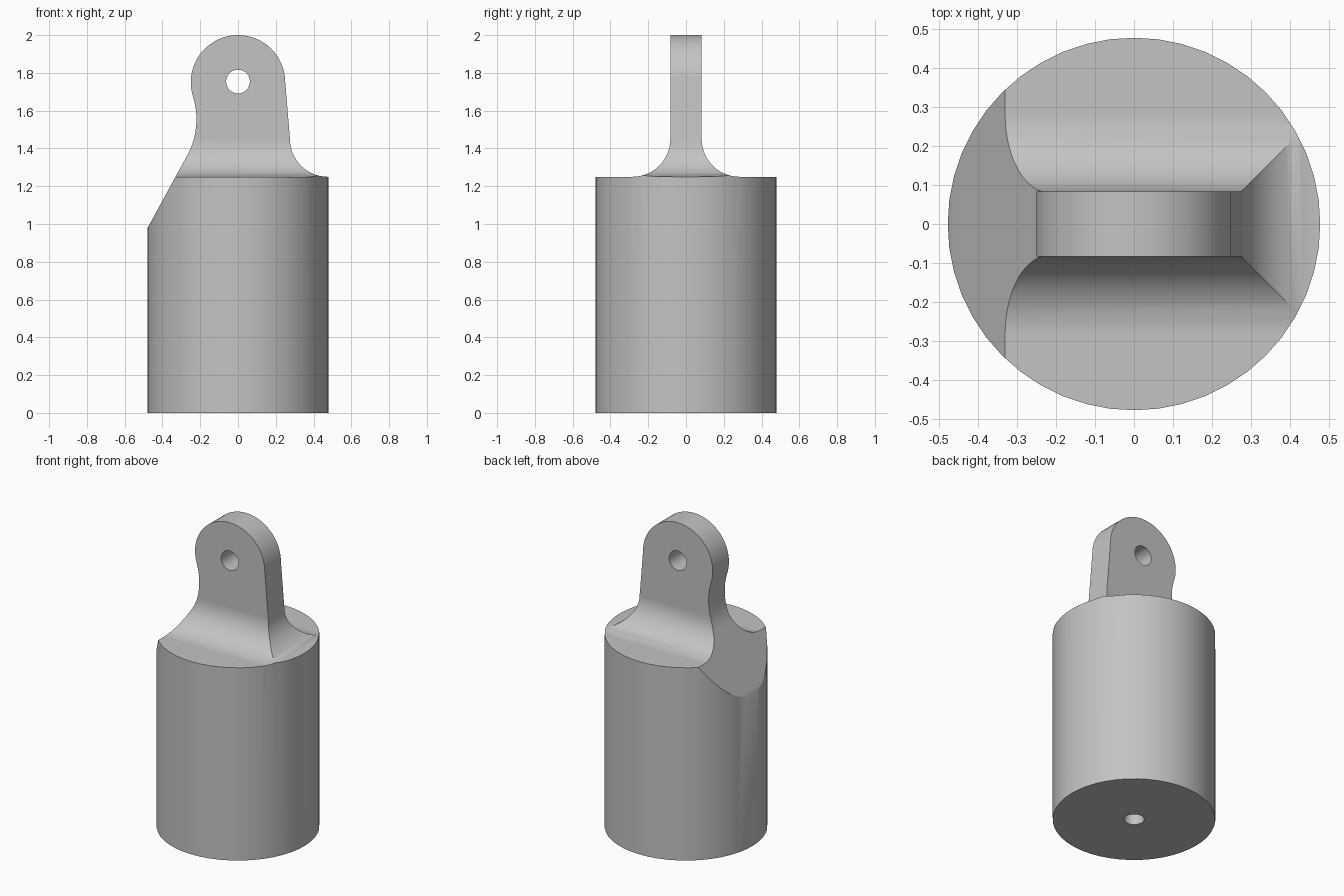
import bpy, bmesh
from math import cos, sin, radians
from mathutils import Matrix, Vector

cube = bpy.data.objects.get("Cube")
if cube:
    bpy.data.objects.remove(cube, do_unlink=True)

RADIUS = 0.478      # body
SHOULDER = 1.25     # top of the body
FILLET = 0.2        # sweep from body into tab
EYE_Z = 1.75        # centre of the rounded tab end


def link(name, bm):
    bmesh.ops.recalc_face_normals(bm, faces=bm.faces[:])
    mesh = bpy.data.meshes.new(name)
    bm.to_mesh(mesh)
    bm.free()
    obj = bpy.data.objects.new(name, mesh)
    bpy.context.collection.objects.link(obj)
    return obj


def arc(cx, cz, r, start, end, steps):
    angles = [radians(start + (end - start) * i / steps) for i in range(steps + 1)]
    return [(cx + r * cos(a), cz + r * sin(a)) for a in angles]


def prism(name, outline, axis):
    """Extrude an outline of (horizontal, z) points through the model along x or y."""
    def place(h, z, d):
        return (h, d, z) if axis == 'Y' else (d, h, z)
    bm = bmesh.new()
    face = bm.faces.new([bm.verts.new(place(h, z, -0.8)) for h, z in outline])
    out = bmesh.ops.extrude_face_region(bm, geom=[face])
    verts = [v for v in out["geom"] if isinstance(v, bmesh.types.BMVert)]
    bmesh.ops.translate(bm, verts=verts, vec=Vector(place(0, 0, 1.6)))
    return link(name, bm)


def cylinder(name, r, depth, centre, sides, tilt=0):
    bm = bmesh.new()
    matrix = Matrix.Translation(centre) @ Matrix.Rotation(radians(tilt), 4, 'X')
    bmesh.ops.create_cone(bm, cap_ends=True, segments=sides, radius1=r, radius2=r,
                          depth=depth, matrix=matrix)
    return link(name, bm)


# Front outline: body, sloped relief on one side, waisted neck, round eye, fillet
front = [(-RADIUS, 0.985)]
front += arc(-0.62, 1.555, 0.4, -28.4, 17.5, 14)
front += arc(0, EYE_Z, 0.25, 197.5, 0, 40)[1:]
front += arc(0.475, 1.45, FILLET, 180, 270, 14)
front += [(0.7, SHOULDER - 0.001), (0.7, 0), (-0.7, 0), (-0.7, 0.574)]
front.remove((-RADIUS, 0.985))

# Side outline: thin tab flaring into the shoulder, mirrored
half = arc(0.283, 1.45, FILLET, 180, 270, 14)
half = [(0.083, 2.2)] + half + [(0.8, SHOULDER), (0.8, -0.2)]
side = half + [(-y, z) for y, z in reversed(half)]

end_cap = cylinder("end_cap", RADIUS, 2.4, (0, 0, 1.0), 48)
cutters = [
    (prism("front_outline", front, 'Y'), 'INTERSECT'),
    (prism("side_outline", side, 'X'), 'INTERSECT'),
    (cylinder("eye_hole", 0.063, 1.0, (0, 0, EYE_Z + 0.004), 32, 90), 'DIFFERENCE'),
    (cylinder("base_hole", 0.06, 1.2, (0, 0, 0), 32), 'DIFFERENCE'),
]
for cutter, operation in cutters:
    cutter.hide_render = True
    mod = end_cap.modifiers.new(cutter.name, 'BOOLEAN')
    mod.operation = operation
    mod.solver = 'EXACT'
    mod.object = cutter

# Bake the cuts and discard the helpers
graph = bpy.context.evaluated_depsgraph_get()
graph.update()
baked = bpy.data.meshes.new_from_object(end_cap.evaluated_get(graph))
end_cap.modifiers.clear()
end_cap.data = baked
for cutter, _ in cutters:
    bpy.data.objects.remove(cutter, do_unlink=True)

# Single grey finish
grey = bpy.data.materials.new("plain_grey")
grey.use_nodes = True
colour = (0.55, 0.55, 0.55, 1)
grey.diffuse_color = colour
grey.node_tree.nodes["Principled BSDF"].inputs["Base Color"].default_value = colour
end_cap.data.materials.clear()
end_cap.data.materials.append(grey)

# Smooth curves, crisp edges, flat faces kept even
bpy.ops.object.select_all(action='DESELECT')
end_cap.select_set(True)
bpy.context.view_layer.objects.active = end_cap
bpy.ops.object.shade_smooth_by_angle(angle=radians(30))
weighted = end_cap.modifiers.new("even_normals", 'WEIGHTED_NORMAL')
weighted.keep_sharp = True
